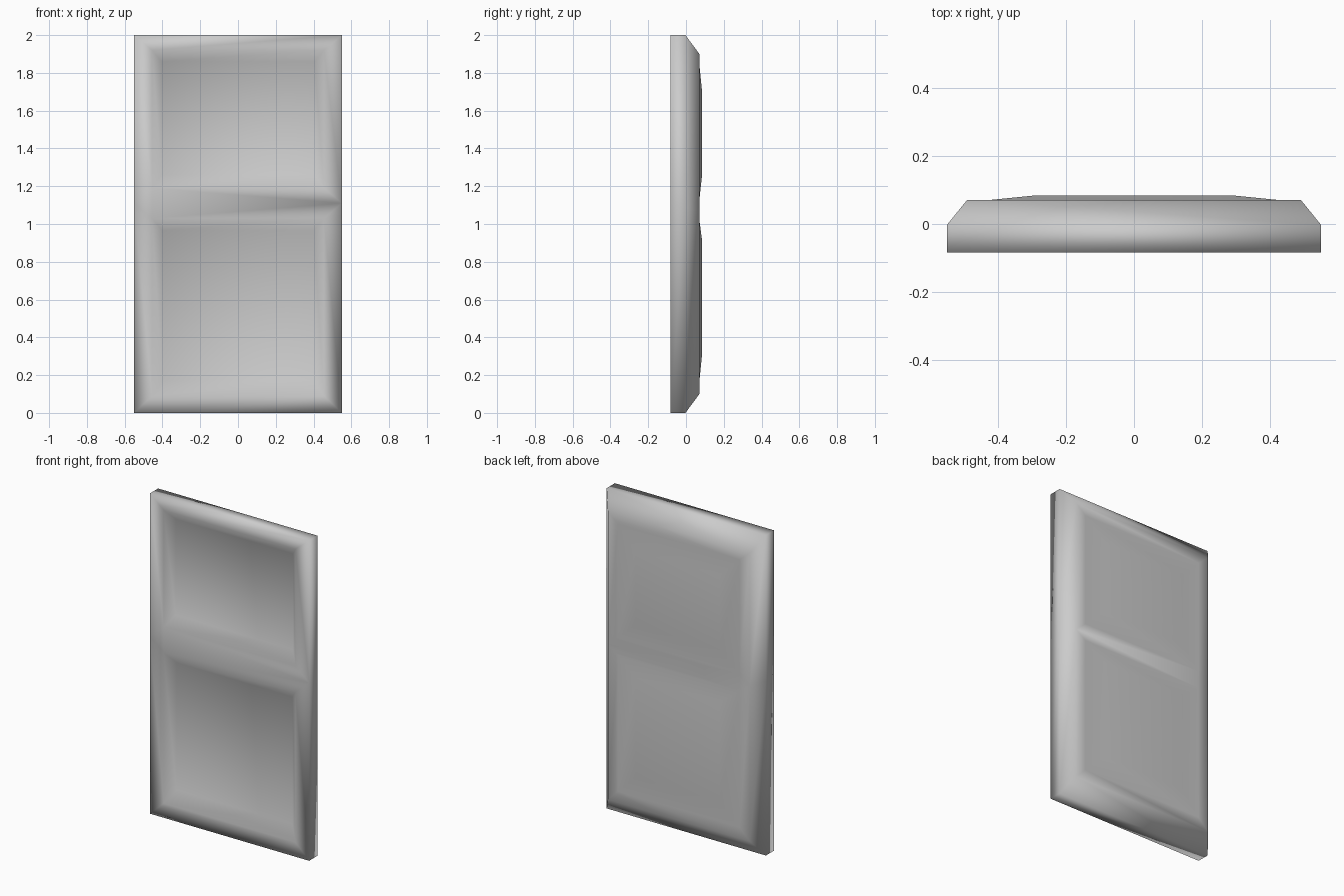
import bpy, bmesh

if "Cube" in bpy.data.objects:
    bpy.data.objects.remove(bpy.data.objects["Cube"])

W, H = 0.55, 2.0
bm = bmesh.new()


def ring(hw, z0, z1, y):
    """Rectangle loop: bottom left, bottom right, top right, top left."""
    return [bm.verts.new(p) for p in
            ((-hw, y, z0), (hw, y, z0), (hw, y, z1), (-hw, y, z1))]


def outline(hw, z0, zm, z1, y):
    """Rectangle loop with an extra vertex halfway up each side."""
    return [bm.verts.new(p) for p in
            ((-hw, y, z0), (hw, y, z0), (hw, y, zm),
             (hw, y, z1), (-hw, y, z1), (-hw, y, zm))]


def bridge(a, b):
    n = len(a)
    for i in range(n):
        j = (i + 1) % n
        bm.faces.new((a[i], a[j], b[j], b[i]))


def panelled_face(o, panels, y, y_panel):
    """Fill an outline with a two-panel frame and sloped panels."""
    rings = []
    for hw, z0, z1, hw_in, z0_in, z1_in in panels:
        outer = ring(hw, z0, z1, y)
        inner = ring(hw_in, z0_in, z1_in, y_panel)
        bridge(outer, inner)
        bm.faces.new(inner)
        rings.append(outer)
    lo, up = rings
    for f in ((o[0], o[1], lo[1], lo[0]), (o[1], o[2], lo[2], lo[1]),
              (o[5], o[0], lo[0], lo[3]), (o[2], o[3], up[2], up[1]),
              (o[3], o[4], up[3], up[2]), (o[4], o[5], up[0], up[3]),
              (o[5], lo[3], lo[2], o[2], up[1], up[0])):
        bm.faces.new(f)


# Outer edge and chamfer towards the back
front = outline(W, 0, 1.11, H, -0.083)
edge = outline(W, 0, 1.09, H, -0.003)
back = outline(0.49, 0.10, 1.07, 1.90, 0.071)
bridge(front, edge)
bridge(edge, back)

# Recessed panels on the front
panelled_face(front, [(0.455, 0.09, 1.03, 0.40, 0.17, 0.965),
                      (0.455, 1.19, 1.92, 0.405, 1.26, 1.86)], -0.083, -0.035)
# Shallow raised panels on the back
panelled_face(back, [(0.42, 0.17, 1.02, 0.29, 0.30, 0.92),
                     (0.42, 1.13, 1.84, 0.29, 1.25, 1.71)], 0.071, 0.084)

bmesh.ops.recalc_face_normals(bm, faces=bm.faces[:])
mesh = bpy.data.meshes.new("door_panel")
bm.to_mesh(mesh)
bm.free()
for p in mesh.polygons:
    p.use_smooth = True
bpy.context.collection.objects.link(bpy.data.objects.new("door_panel", mesh))
